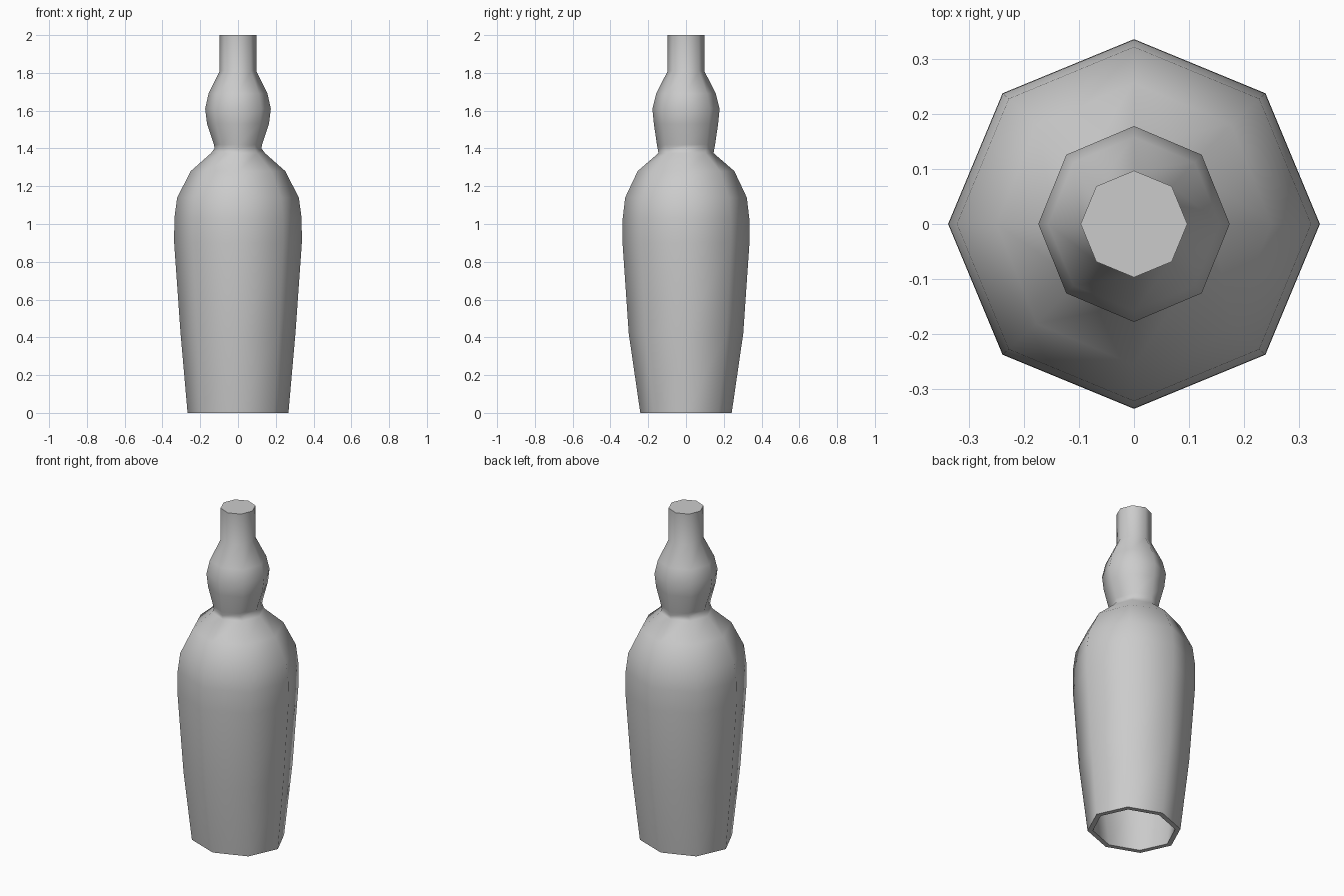
import bpy, bmesh
from math import cos, sin, pi, radians

if "Cube" in bpy.data.objects:
    bpy.data.objects.remove(bpy.data.objects["Cube"])

SIDES = 8
# Outer profile rings: height, half width (x), half depth (y)
PROFILE = [(0, .267, .242), (.42, .304, .303), (.90, .338, .336),
           (1.03, .337, .335), (1.14, .322, .322), (1.28, .25, .256),
           (1.375, .143, .146), (1.40, .124, .15), (1.42, .127, .154),
           (1.53, .164, .170), (1.61, .174, .178), (1.69, .156, .158),
           (1.81, .097, .097), (2.0, .097, .097)]
# Hollow inside, inset from the outer wall
WALL = .029
INNER = [(z, rx - WALL, ry - WALL) for z, rx, ry in PROFILE[:-1]]
INNER.append((1.97, .068, .068))


def add_shell(bm, profile, flip=False):
    rings = [[bm.verts.new((rx * cos(2 * pi * i / SIDES),
                            ry * sin(2 * pi * i / SIDES), z))
              for i in range(SIDES)] for z, rx, ry in profile]
    for a, b in zip(rings, rings[1:]):
        for i in range(SIDES):
            j = (i + 1) % SIDES
            f = [a[i], a[j], b[j], b[i]]
            bm.faces.new(f[::-1] if flip else f)
    bm.faces.new(rings[-1][::-1] if flip else rings[-1])
    return rings[0]


# Octagonal bottle: outer wall, hollow inside and the rim at the open base
bm = bmesh.new()
outer = add_shell(bm, PROFILE)
inner = add_shell(bm, INNER, flip=True)
for i in range(SIDES):
    j = (i + 1) % SIDES
    bm.faces.new([outer[j], outer[i], inner[i], inner[j]])

mesh = bpy.data.meshes.new("bottle")
bm.to_mesh(mesh)
bm.free()
bottle = bpy.data.objects.new("bottle", mesh)
bpy.context.collection.objects.link(bottle)

# Smooth sides, crisp top and base rims
bpy.context.view_layer.objects.active = bottle
bottle.select_set(True)
bpy.ops.object.shade_smooth_by_angle(angle=radians(65))
